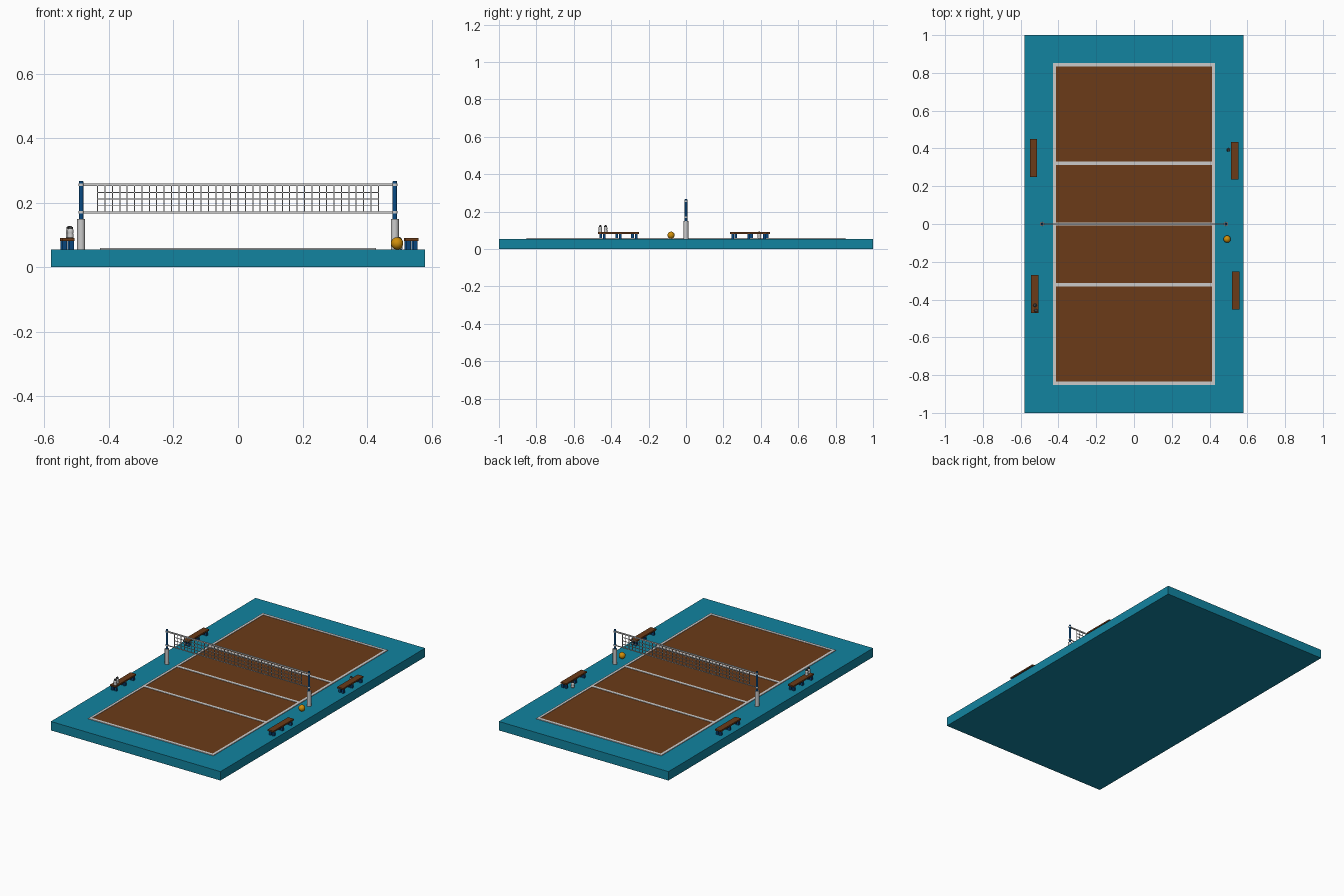
import bpy, bmesh, math
from mathutils import Matrix, Vector

if "Cube" in bpy.data.objects:
    bpy.data.objects.remove(bpy.data.objects["Cube"])


def mat(name, rgb):
    m = bpy.data.materials.new(name)
    m.diffuse_color = (*rgb, 1)
    m.use_nodes = True
    m.node_tree.nodes["Principled BSDF"].inputs["Base Color"].default_value = m.diffuse_color
    return m


TEAL = mat("teal", (0.006, 0.23, 0.35))
BROWN = mat("brown", (0.145, 0.043, 0.009))
BLUE = mat("blue", (0.002, 0.06, 0.2))
ORANGE = mat("orange", (0.62, 0.27, 0.003))
BLACK = mat("dark_grey", (0.06, 0.06, 0.06))


def finish(name, bm, material=None, smooth=False):
    me = bpy.data.meshes.new(name)
    bmesh.ops.recalc_face_normals(bm, faces=bm.faces)
    bm.to_mesh(me)
    bm.free()
    ob = bpy.data.objects.new(name, me)
    bpy.context.collection.objects.link(ob)
    if material:
        me.materials.append(material)
    if smooth:
        bpy.ops.object.select_all(action='DESELECT')
        ob.select_set(True)
        bpy.context.view_layer.objects.active = ob
        bpy.ops.object.shade_smooth_by_angle(angle=math.radians(35))
    return ob


def add_box(bm, x0, x1, y0, y1, z0, z1):
    m = Matrix.Translation(((x0 + x1) / 2, (y0 + y1) / 2, (z0 + z1) / 2))
    m = m @ Matrix.Diagonal((x1 - x0, y1 - y0, z1 - z0, 1))
    bmesh.ops.create_cube(bm, size=1, matrix=m)


def boxes(name, items, material=None):
    bm = bmesh.new()
    for b in items:
        add_box(bm, *b)
    return finish(name, bm, material)


def lathe(name, profile, x, y, z, material=None, sides=16):
    """Revolve (radius, height) points around a vertical axis."""
    bm = bmesh.new()
    rings = []
    for r, h in profile:
        rings.append([bm.verts.new((x + r * math.cos(2 * math.pi * i / sides),
                                    y + r * math.sin(2 * math.pi * i / sides), z + h))
                      for i in range(sides)])
    for a, b in zip(rings, rings[1:]):
        for i in range(sides):
            j = (i + 1) % sides
            bm.faces.new((a[i], a[j], b[j], b[i]))
    bm.faces.new(rings[0][::-1])
    bm.faces.new(rings[-1])
    return finish(name, bm, material, True)


FLOOR = 0.055

# Base slab, playing surface and painted lines
boxes("base_slab", [(-0.58, 0.58, -1, 1, 0, FLOOR)], TEAL)
boxes("court_surface", [(-0.42, 0.42, -0.845, 0.845, 0.05, 0.057)], BROWN)
lines = [(s * 0.42 - 0.008, s * 0.42 + 0.008, -0.853, 0.853, 0.05, 0.059) for s in (-1, 1)]
lines += [(-0.412, 0.412, y - 0.009, y + 0.009, 0.05, 0.059)
          for y in (-0.844, -0.322, 0, 0.322, 0.844)]
boxes("court_lines", lines)

# Posts with padded sleeves and net clamps
for side, s in (("left", -1), ("right", 1)):
    x = s * 0.486
    lathe(side + "_post", [(0.0068, 0), (0.0068, 0.213), (0.0055, 0.215)], x, 0, FLOOR - 0.002, BLUE)
    lathe(side + "_post_sleeve", [(0.0125, 0), (0.0125, 0.094)], x, 0, FLOOR, None, 12)
    for z in (0.170, 0.255):
        lathe(side + "_net_clamp", [(0.0082, -0.004), (0.0082, 0.004)], x, 0, z)

# Net: top and bottom tapes, plus the mesh of strands
boxes("net_tapes", [(-0.49, 0.49, -0.003, 0.003, 0.251, 0.259),
                    (-0.49, 0.49, -0.002, 0.002, 0.167, 0.172)])
W, N, T = 0.435, 38, 0.0015
strands = []
for i in range(N + 1):
    x = -W + 2 * W * i / N
    strands.append((x - T, x + T, -T, T, 0.169, 0.254))
for i in range(1, 4):
    z = 0.170 + 0.0205 * i
    strands.append((-W, W, -T, T, z - T, z + T))
boxes("net_mesh", strands)

# Four benches: plank seat on three pairs of legs
for n, (x, y) in enumerate([(-0.532, 0.35), (-0.526, -0.371), (0.534, 0.335), (0.539, -0.352)], 1):
    boxes(f"bench_{n}_seat", [(x - 0.0195, x + 0.0195, y - 0.1, y + 0.1, 0.081, 0.090)], BROWN)
    legs = [(x + s * 0.0105 - 0.007, x + s * 0.0105 + 0.007, y + d - 0.007, y + d + 0.007, FLOOR - 0.001, 0.082)
            for s in (-1, 1) for d in (-0.085, 0, 0.085)]
    boxes(f"bench_{n}_legs", legs, BLUE)

# Drink bottles: two on a bench, one on the floor
BODY = [(0.008, 0), (0.0095, 0.002), (0.0095, 0.010), (0.0085, 0.014),
        (0.0095, 0.018), (0.0095, 0.025), (0.007, 0.030)]
CAP = [(0.0075, 0.029), (0.0075, 0.034), (0.004, 0.035), (0.0035, 0.038)]
for n, (x, y, z) in enumerate([(-0.524, -0.430, 0.09), (-0.519, -0.458, 0.09), (0.5, 0.392, FLOOR)], 1):
    lathe(f"bottle_{n}_body", BODY, x, y, z)
    lathe(f"bottle_{n}_cap", CAP, x, y, z, BLACK)

# Ball resting beside the net
bm = bmesh.new()
bmesh.ops.create_uvsphere(bm, u_segments=24, v_segments=14, radius=0.019,
                          matrix=Matrix.Translation((0.493, -0.08, FLOOR + 0.019)))
finish("ball", bm, ORANGE, True)
